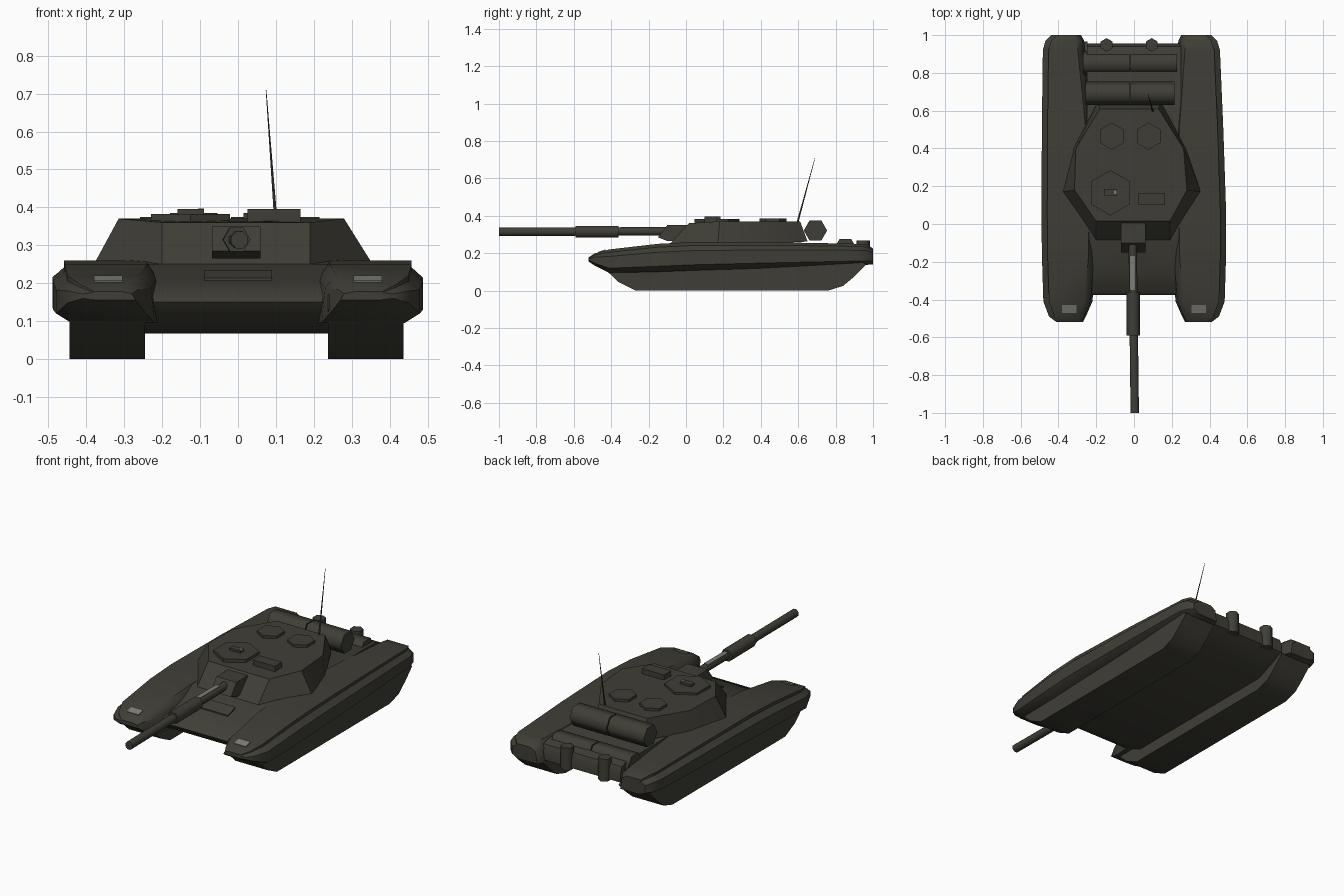
import bpy, bmesh, math
from mathutils import Vector

if "Cube" in bpy.data.objects:
    bpy.data.objects.remove(bpy.data.objects["Cube"])


def material(name, rgb):
    m = bpy.data.materials.new(name)
    m.diffuse_color = (*rgb, 1)
    m.use_nodes = True
    m.node_tree.nodes["Principled BSDF"].inputs["Base Color"].default_value = m.diffuse_color
    return m


OLIVE = material("dark olive", (0.05, 0.048, 0.037))
GREY = material("worn grey", (0.2, 0.2, 0.185))


def loft(name, rings, mat=OLIVE, angle=40):
    """Skin a list of equal-length closed rings and cap both ends."""
    bm = bmesh.new()
    vs = [[bm.verts.new(p) for p in r] for r in rings]
    n = len(rings[0])
    for a, b in zip(vs, vs[1:]):
        for i in range(n):
            j = (i + 1) % n
            bm.faces.new((a[i], a[j], b[j], b[i]))
    bm.faces.new(vs[0])
    bm.faces.new(vs[-1])
    bmesh.ops.recalc_face_normals(bm, faces=bm.faces)
    me = bpy.data.meshes.new(name)
    bm.to_mesh(me)
    bm.free()
    me.materials.append(mat)
    ob = bpy.data.objects.new(name, me)
    bpy.context.collection.objects.link(ob)
    bpy.ops.object.select_all(action='DESELECT')
    ob.select_set(True)
    bpy.context.view_layer.objects.active = ob
    bpy.ops.object.shade_smooth_by_angle(angle=math.radians(angle))
    return ob


def prism_x(name, x0, x1, profile, mat=OLIVE, angle=40):
    return loft(name, [[(x, y, z) for y, z in profile] for x in (x0, x1)], mat, angle)


def box(name, x, y, z, mat=OLIVE):
    return prism_x(name, x[0], x[1],
                   [(y[0], z[0]), (y[1], z[0]), (y[1], z[1]), (y[0], z[1])], mat)


def tube(name, p, q, r0, r1=None, n=6, turn=0.0, angle=40):
    """Cylinder between two points."""
    p, q = Vector(p), Vector(q)
    d = (q - p).normalized()
    ref = Vector((0, 1, 0)) if abs(d.y) < 0.9 else Vector((1, 0, 0))
    u = (ref - d * ref.dot(d)).normalized()
    v = d.cross(u)
    rings = []
    for c, r in ((p, r0), (q, r0 if r1 is None else r1)):
        rings.append([c + r * (u * math.cos(t) + v * math.sin(t))
                      for t in (turn + 2 * math.pi * i / n for i in range(n))])
    return loft(name, rings, OLIVE, angle)


# central hull with sloped front plate
prism_x("hull_body", -0.25, 0.25,
        [(-0.375, 0.15), (-0.36, 0.17), (-0.22, 0.207), (-0.08, 0.25), (0.0, 0.258),
         (0.9, 0.25), (0.94, 0.235), (0.955, 0.2), (0.955, 0.15), (0.9, 0.12),
         (0.77, 0.067), (-0.24, 0.067), (-0.34, 0.11)])

# side fenders: y, inner x, outer x, bottom z, top z
STATIONS = [(-0.52, .27, .41, .155, .178), (-0.49, .255, .45, .135, .198),
            (-0.41, .22, .48, .095, .22), (-0.15, .20, .488, .10, .25),
            (0.05, .20, .488, .108, .26), (0.5, .20, .473, .122, .258),
            (0.92, .23, .455, .135, .25), (0.97, .235, .44, .138, .246),
            (1.0, .25, .41, .14, .225)]
for side, label in ((-1, "left"), (1, "right")):
    rings = []
    for y, xi, xo, zb, zt in STATIONS:
        if side < 0:
            xo += 0.03 * max(0, y)
            xi += 0.03 * max(0, y)
        h = zt - zb
        sec = [(xi, zb), (xo - .04, zb), (xo, zb + .2 * h), (xo, zt - .3 * h),
               (xo - .03, zt - .12 * h), (xo - .03, zt), (xi + .04, zt), (xi + .01, zt - .25 * h)]
        rings.append([(side * x, y, z) for x, z in sec])
    loft(label + "_fender", rings)
    # track block
    off = -0.008 if side < 0 else 0
    prism_x(label + "_track", side * 0.237 + off, side * 0.437 + off,
            [(-0.27, 0), (0.76, 0), (0.84, .025), (0.9, .075), (0.965, .14),
             (0.9, .17), (-0.44, .17), (-0.45, .13), (-0.36, .045)])
    # headlight plate
    xs = sorted((side * 0.305, side * 0.38))
    loft(label + "_headlight",
         [[(x, -0.47, .196), (x, -0.43, .212), (x, -0.43, .22), (x, -0.47, .207)] for x in xs], GREY)

# driver hatch on front plate
prism_x("driver_hatch", -0.09, 0.09,
        [(-0.22, .19), (-0.15, .21), (-0.15, .235), (-0.22, .214)])

# turret
base = [(-.2, -.085), (.19, -.085), (.355, .17), (.275, .40), (.14, .65),
        (-.19, .65), (-.32, .40), (-.38, .17)]
top = [(-.2, .015), (.19, .015), (.28, .18), (.262, .40), (.13, .61),
       (-.18, .61), (-.308, .40), (-.315, .18)]
loft("turret", [[(x, y, .25 if y < .5 else .262) for x, y in base],
                [(x, y, .36 if y < .1 else .37) for x, y in top]])

# gun mantlet and barrel
prism_x("gun_mantlet", -0.068, 0.06, [(-0.15, .285), (-0.1, .35), (0.03, .35), (0.03, .265), (-0.1, .265)])
tube("gun_barrel", (-0.007, -0.1, .317), (0.004, -1.0, .314), .024, n=8, turn=math.pi / 8, angle=50)
tube("barrel_sleeve", (-0.005, -0.36, .315), (-0.003, -0.59, .315), .036, n=6, angle=65)
box("barrel_strip", (-0.024, 0.004), (-0.35, -0.17), (.333, .341), GREY)

# turret roof fittings
tube("commander_hatch", (-.125, .165, .36), (-.125, .165, .382), .12)
box("commander_sight", (-.16, -.09), (.15, .185), (.37, .395))
box("sight_glass", (-.105, -.09), (.16, .178), (.39, .397), GREY)
box("gunner_sight", (.025, .165), (.1, .165), (.36, .395))
for i, x in enumerate((-.117, .077)):
    tube("roof_hatch_%d" % i, (x, .465, .36), (x, .465, .385), .072)

# antenna
tube("antenna", (.1, .595, .36), (.074, .69, .71), .005, .001)

# rear drums, each in two halves, and exhaust stacks
for i, (y, z, xa, xb) in enumerate(((.692, .321, -.258, .215), (.852, .222, -.27, .228))):
    mid = (xa + xb) / 2
    for j, (a, b) in enumerate(((xa, mid - .003), (mid + .003, xb))):
        tube("rear_drum_%d_%d" % (i, j), (a, y, z), (b, y, z), .0625, angle=65)
for i, x in enumerate((-.145, .094)):
    tube("exhaust_%d" % i, (x, .948, .14), (x, .948, .268), .036, angle=65)
